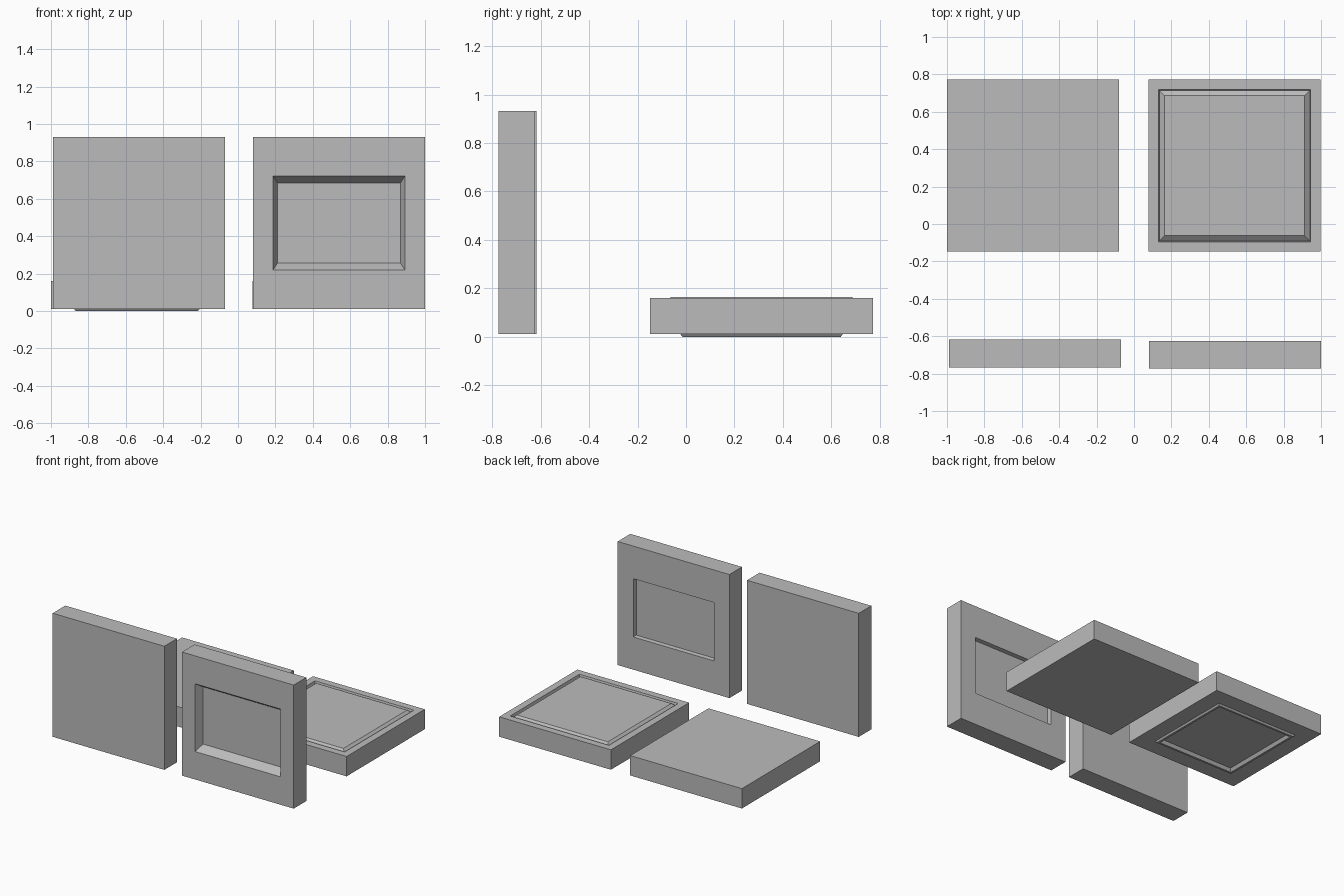
import bpy, bmesh, math
from mathutils import Matrix, Vector

cube = bpy.data.objects.get("Cube")
if cube:
    bpy.data.objects.remove(cube, do_unlink=True)

grey = bpy.data.materials.new("plain grey")
grey.use_nodes = True
colour = (0.5, 0.5, 0.5, 1)
grey.diffuse_color = colour
grey.node_tree.nodes["Principled BSDF"].inputs["Base Color"].default_value = colour

HALF = 0.46      # half the side of a square tile
THICK = 0.148    # tile thickness


def tile(name, centre, lower=(), upper=(), upright=False):
    """Loft rectangular loops (half width, half height, level) into a closed tile."""
    t = THICK / 2
    loops = [*lower, (HALF, HALF, -t), (HALF, HALF, t), *upper]
    bm = bmesh.new()
    rings = [[bm.verts.new((sx * w, sy * h, z))
              for sx, sy in ((-1, -1), (1, -1), (1, 1), (-1, 1))]
             for w, h, z in loops]
    for a, b in zip(rings, rings[1:]):
        for i in range(4):
            j = (i + 1) % 4
            bm.faces.new((a[i], a[j], b[j], b[i]))
    bm.faces.new(rings[0][::-1])
    bm.faces.new(rings[-1])
    turn = Matrix.Rotation(math.pi / 2, 4, 'X') if upright else Matrix()
    bm.transform(Matrix.Translation(Vector(centre)) @ turn)
    bmesh.ops.recalc_face_normals(bm, faces=bm.faces)
    mesh = bpy.data.meshes.new(name)
    bm.to_mesh(mesh)
    bm.free()
    mesh.materials.append(grey)
    obj = bpy.data.objects.new(name, mesh)
    bpy.context.collection.objects.link(obj)
    return obj


top = THICK / 2
low = 0.012 + top    # height of the flat tiles' centres

# Upright tiles
tile("plain_wall", (-0.53, -0.692, 0.471), upright=True)
tile("window_wall", (0.54, -0.699, 0.471), upright=True,
     lower=[(0.328, 0.213, 0.03 - top), (0.332, 0.217, -top)],
     upper=[(0.353, 0.252, top), (0.328, 0.213, top - 0.06)])

# Floor tile with a groove around a slightly raised slab
tile("floor_tile", (0.538, 0.312, low),
     upper=[(0.407, 0.407, top), (0.402, 0.402, top - 0.02),
            (0.374, 0.374, top + 0.004)])

# Ceiling tile with a raised lip around a sunken panel underneath
tile("ceiling_tile", (-0.541, 0.312, low),
     lower=[(0.298, 0.298, 0.01 - top), (0.312, 0.312, -top - 0.012),
            (0.327, 0.327, -top - 0.012), (0.336, 0.336, -top)])
